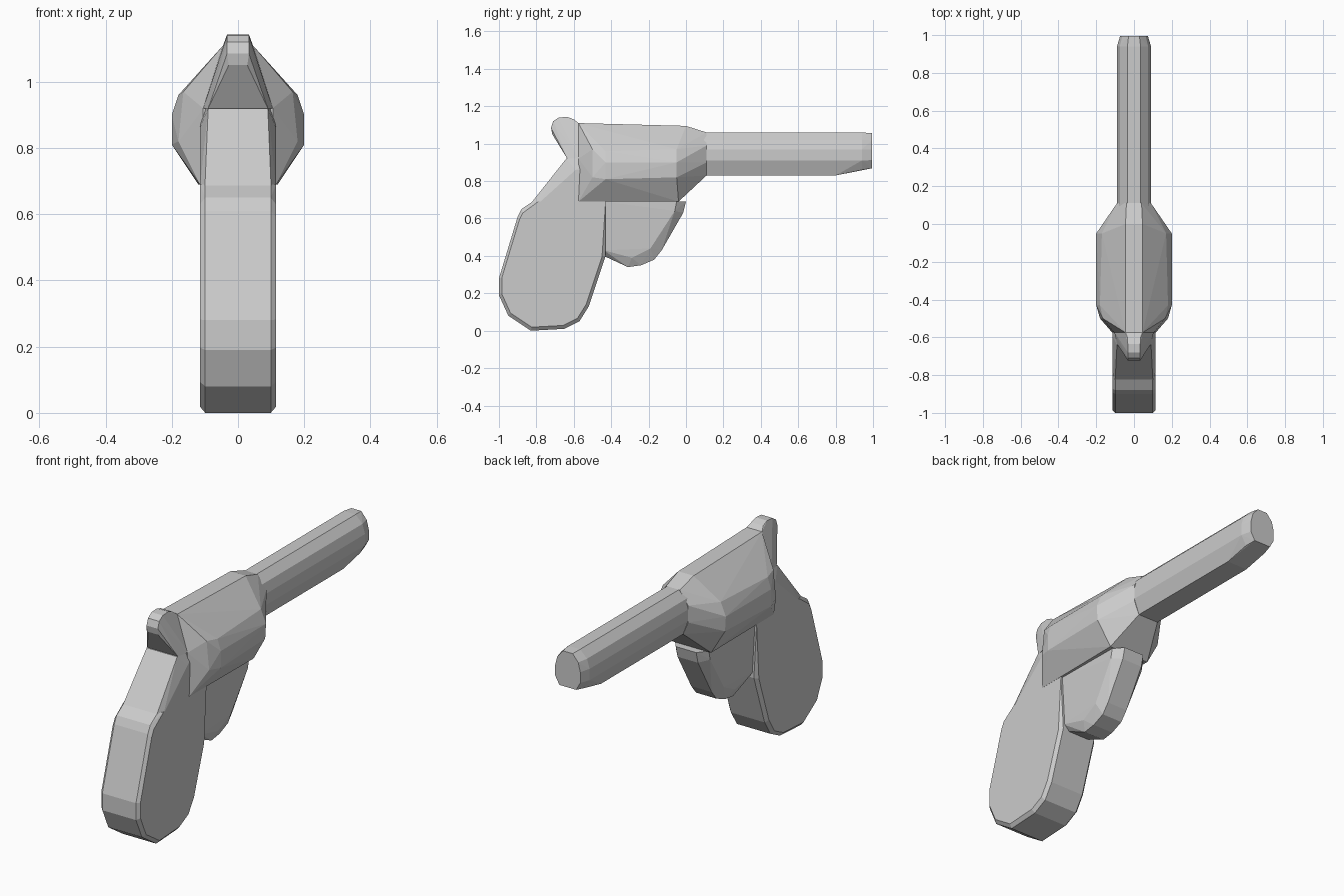
import bpy, bmesh


def hull(name, half_points):
    """Faceted convex solid from (x, y, z) points mirrored across x = 0."""
    bm = bmesh.new()
    for x, y, z in half_points:
        for s in (-1, 1):
            bm.verts.new((s * x, y, z))
    bmesh.ops.remove_doubles(bm, verts=bm.verts, dist=1e-5)
    res = bmesh.ops.convex_hull(bm, input=bm.verts)
    junk = {e for e in res["geom_interior"] + res["geom_unused"]
            if isinstance(e, bmesh.types.BMVert)}
    bmesh.ops.delete(bm, geom=list(junk), context='VERTS')
    bmesh.ops.dissolve_limit(bm, angle_limit=0.01, verts=bm.verts, edges=bm.edges)
    bmesh.ops.recalc_face_normals(bm, faces=bm.faces)
    me = bpy.data.meshes.new(name)
    bm.to_mesh(me)
    bm.free()
    ob = bpy.data.objects.new(name, me)
    bpy.context.collection.objects.link(ob)
    return ob


def slab(outline, inner, x_out, x_in):
    """Side outline at x_out narrows to the rim: rim at x_in, raised face at x_out."""
    cy = sum(p[0] for p in outline) / len(outline)
    cz = sum(p[1] for p in outline) / len(outline)
    pts = [(x_in, y, z) for y, z in outline]
    pts += [(x_out, cy + (y - cy) * inner, cz + (z - cz) * inner) for y, z in outline]
    return pts


# barrel: ten-sided tube with a bevelled muzzle
section = [(0.035, 1.06), (0.075, 1.02), (0.09, 0.97), (0.09, 0.91), (0.06, 0.83)]
barrel = [(x, 0.05, z) for x, z in section]
barrel += [(x, 0.80, z) for x, z in section]
barrel += [(x, 0.94, max(z, 0.86)) for x, z in section]
barrel += [(x * 0.82, 0.995, 0.96 + (max(z, 0.865) - 0.96) * 0.96) for x, z in section]
hull("barrel", barrel)

# frame with the bulging cylinder
frame = [
    # rear face
    (0.045, -0.575, 1.11), (0.105, -0.575, 0.92), (0.115, -0.575, 0.69),
    # widest ring
    (0.165, -0.50, 0.97), (0.18, -0.50, 0.82),
    (0.18, -0.43, 0.96), (0.20, -0.43, 0.90), (0.20, -0.43, 0.81),
    (0.17, -0.05, 0.97), (0.20, -0.05, 0.90), (0.195, -0.05, 0.82),
    # lower edge and top strap
    (0.12, -0.04, 0.69), (0.045, 0.0, 1.095),
    # front ring at the barrel
    (0.04, 0.11, 1.06), (0.09, 0.11, 0.99), (0.09, 0.11, 0.90), (0.06, 0.11, 0.83),
]
hull("frame", frame)

# hammer: wide at the frame, narrow spur at the rear
hull("hammer", [
    (0.045, -0.575, 1.11), (0.105, -0.57, 0.92), (0.09, -0.635, 0.92),
    (0.035, -0.60, 1.13), (0.033, -0.635, 1.143), (0.033, -0.68, 1.14),
    (0.033, -0.71, 1.12), (0.033, -0.722, 1.085), (0.028, -0.715, 1.05),
    (0.024, -0.70, 1.03)])

# backstrap between the frame and the grip
hull("backstrap", [
    (0.09, -0.64, 0.92), (0.105, -0.50, 0.92), (0.115, -0.59, 0.86),
    (0.115, -0.45, 0.86), (0.10, -0.83, 0.68), (0.115, -0.79, 0.68),
    (0.115, -0.43, 0.68)])

# grip
grip = [(-0.43, 0.69), (-0.43, 0.40), (-0.52, 0.13), (-0.57, 0.05), (-0.65, 0.01),
        (-0.83, 0.0), (-0.95, 0.08), (-1.0, 0.19), (-1.0, 0.28), (-0.90, 0.61),
        (-0.88, 0.65), (-0.82, 0.69)]
hull("grip", slab(grip, 0.94, 0.115, 0.099) + [(0.115, -0.43, 0.69), (0.115, -0.79, 0.69)])

# solid trigger guard, tapering downwards
guard = [(0.0, 0.69), (-0.015, 0.63), (-0.13, 0.43), (-0.17, 0.38), (-0.24, 0.35),
         (-0.31, 0.34), (-0.44, 0.40)]
hull("trigger_guard", [(0.06, y, z) for y, z in guard] + [
    (0.10, -0.05, 0.69), (0.10, -0.06, 0.64), (0.09, -0.19, 0.44), (0.085, -0.29, 0.39),
    (0.09, -0.44, 0.43), (0.105, -0.44, 0.69)])
